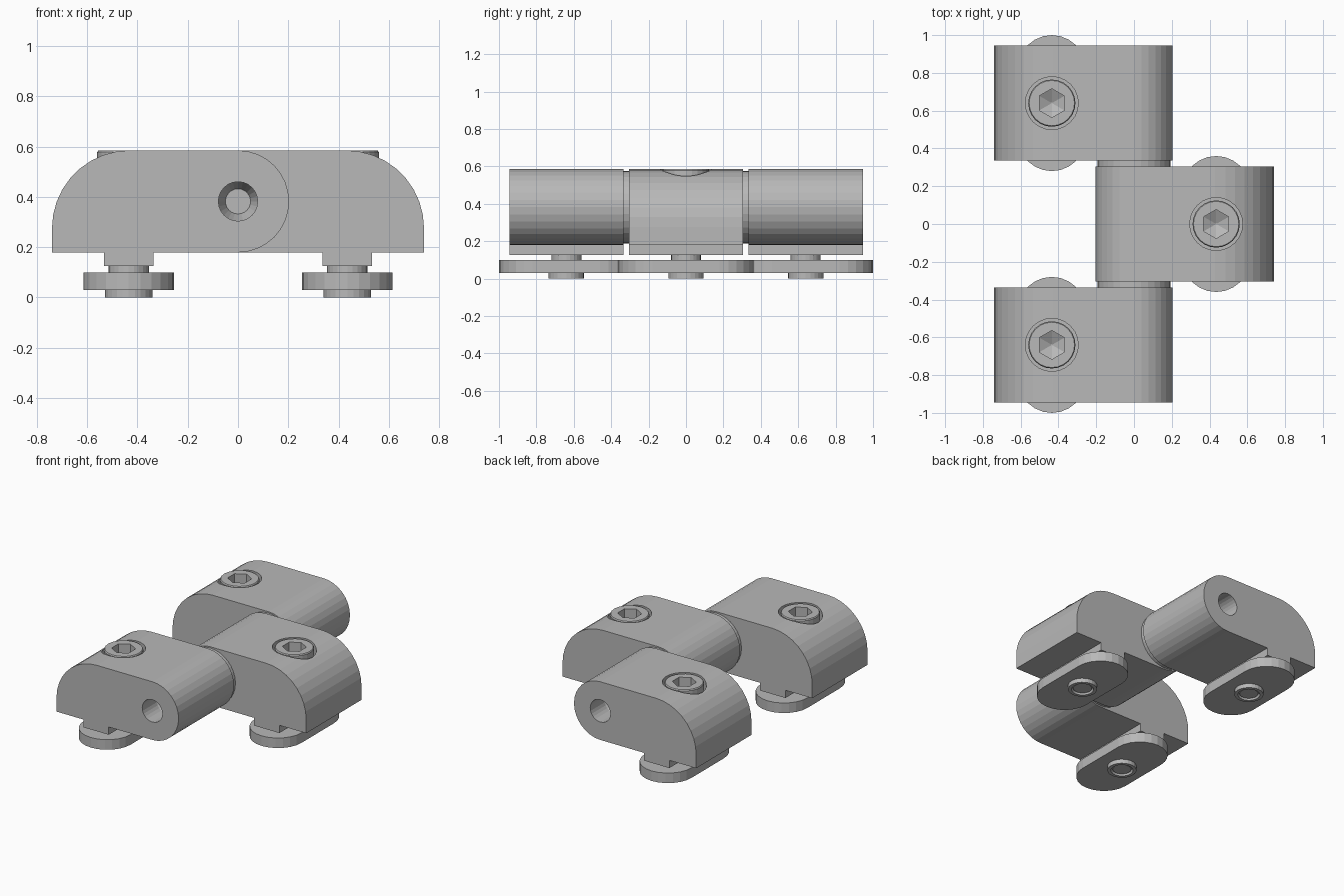
import bpy
import bmesh
from math import cos, sin, pi, radians
from mathutils import Matrix, Vector

if "Cube" in bpy.data.objects:
    bpy.data.objects.remove(bpy.data.objects["Cube"], do_unlink=True)

steel = bpy.data.materials.new("plain_grey_metal")
steel.use_nodes = True
colour = (0.48, 0.48, 0.48, 1)
steel.diffuse_color = colour
steel.node_tree.nodes["Principled BSDF"].inputs["Base Color"].default_value = colour

SCREW_X = 0.435          # distance from hinge axis to screw
AXIS_Z = 0.382           # hinge axis height
WIDTH = 0.61             # length of each block along the hinge
PITCH = 0.64             # spacing of blocks along the hinge


def finish(name, bm, flip=False):
    """Turn a bmesh into a coloured object with consistent faces."""
    bmesh.ops.recalc_face_normals(bm, faces=bm.faces)
    if flip:
        bmesh.ops.reverse_faces(bm, faces=bm.faces)
    mesh = bpy.data.meshes.new(name)
    bm.to_mesh(mesh)
    bm.free()
    mesh.materials.append(steel)
    obj = bpy.data.objects.new(name, mesh)
    bpy.context.collection.objects.link(obj)
    return obj


def prism(name, points, direction, flip=False):
    """Extrude a closed outline of 3D points."""
    bm = bmesh.new()
    face = bm.faces.new([bm.verts.new(p) for p in points])
    new = bmesh.ops.extrude_face_region(bm, geom=[face])["geom"]
    bmesh.ops.translate(bm, vec=Vector(direction),
                        verts=[v for v in new if isinstance(v, bmesh.types.BMVert)])
    return finish(name, bm, flip)


def turned(name, rings, matrix, flip=False, sides=24):
    """Stack of rings (radius, z, is_hex) skinned into a closed solid."""
    bm = bmesh.new()
    loops = []
    for radius, z, is_hex in rings:
        loop = []
        for i in range(sides):
            a = 2 * pi * i / sides
            local = (a + pi / 6) % (pi / 3) - pi / 6
            r = radius / cos(local) if is_hex else radius
            loop.append(bm.verts.new((r * cos(a), r * sin(a), z)))
        loops.append(loop)
    for low, high in zip(loops, loops[1:]):
        for i in range(sides):
            j = (i + 1) % sides
            bm.faces.new((low[i], low[j], high[j], high[i]))
    bm.faces.new(loops[0][::-1])
    bm.faces.new(loops[-1])
    bmesh.ops.transform(bm, matrix=matrix, verts=bm.verts)
    return finish(name, bm, flip)


def cut(target, cutter):
    """Subtract the cutter and discard it."""
    mod = target.modifiers.new("cut", "BOOLEAN")
    mod.operation = "DIFFERENCE"
    mod.solver = "EXACT"
    mod.object = cutter
    bpy.context.view_layer.update()
    graph = bpy.context.evaluated_depsgraph_get()
    mesh = bpy.data.meshes.new_from_object(target.evaluated_get(graph))
    target.modifiers.clear()
    target.data = mesh
    bpy.data.objects.remove(cutter, do_unlink=True)


def arc(cx, cz, r, start, end, steps):
    return [(cx + r * cos(radians(start + (end - start) * i / steps)),
             cz + r * sin(radians(start + (end - start) * i / steps)))
            for i in range(steps + 1)]


# Block outline: round hinge end, rounded shoulder, guide tongue underneath
outline = arc(0, AXIS_Z, 0.203, -90, 90, 16)
outline += arc(-0.43, 0.275, 0.31, 90, 180, 9)
outline += [(-0.74, 0.179), (-0.533, 0.179), (-0.533, 0.125),
            (-0.337, 0.125), (-0.337, 0.179)]

# Screw from the underside recess up to the hex socket
screw_rings = [(0.06, 0.008, False), (0.066, 0.02, False), (0.072, 0, False),
               (0.094, 0, False), (0.094, 0.03, False), (0.08, 0.03, False),
               (0.08, 0.46, False), (0.125, 0.46, False), (0.125, 0.578, False),
               (0.12, 0.585, False), (0.066, 0.585, True), (0.066, 0.51, True),
               (0.004, 0.475, True)]


def clamp(label, y, side):
    """One block with its screw and slot nut; side is -1 or 1 along x."""
    x = side * SCREW_X
    block = prism(label + "_block",
                  [(-side * px, y - WIDTH / 2, pz) for px, pz in outline],
                  (0, WIDTH, 0))
    place = Matrix.Translation((x, y, 0))
    cut(block, turned("counterbore", [(0.14, 0.46, False), (0.14, 0.7, False)], place))
    turned(label + "_screw", screw_rings, place, flip=True)

    # Long slot nut with round ends
    nut = arc(x, y + 0.18, 0.18, 0, 180, 12) + arc(x, y - 0.18, 0.18, 180, 360, 12)
    prism(label + "_slot_nut", [(px, py, 0.03) for px, py in nut],
          (0, 0, 0.07), flip=True)
    return block


clamp("middle", 0, 1)
for label, sign in (("front", -1), ("back", 1)):
    block = clamp(label, sign * PITCH, -1)
    # Local z of turned parts points outward along the hinge axis
    along = Matrix.Translation((0, 0, AXIS_Z)) @ Matrix.Rotation(-sign * pi / 2, 4, "X")
    cut(block, turned("hinge_hole", [(0.05, 0.72, False), (0.078, 0.79, False),
                                     (0.078, 1.1, False)], along))
    turned(label + "_hinge_spacer", [(0.194, 0.295, False), (0.194, 0.345, False)],
           along, sides=32)
